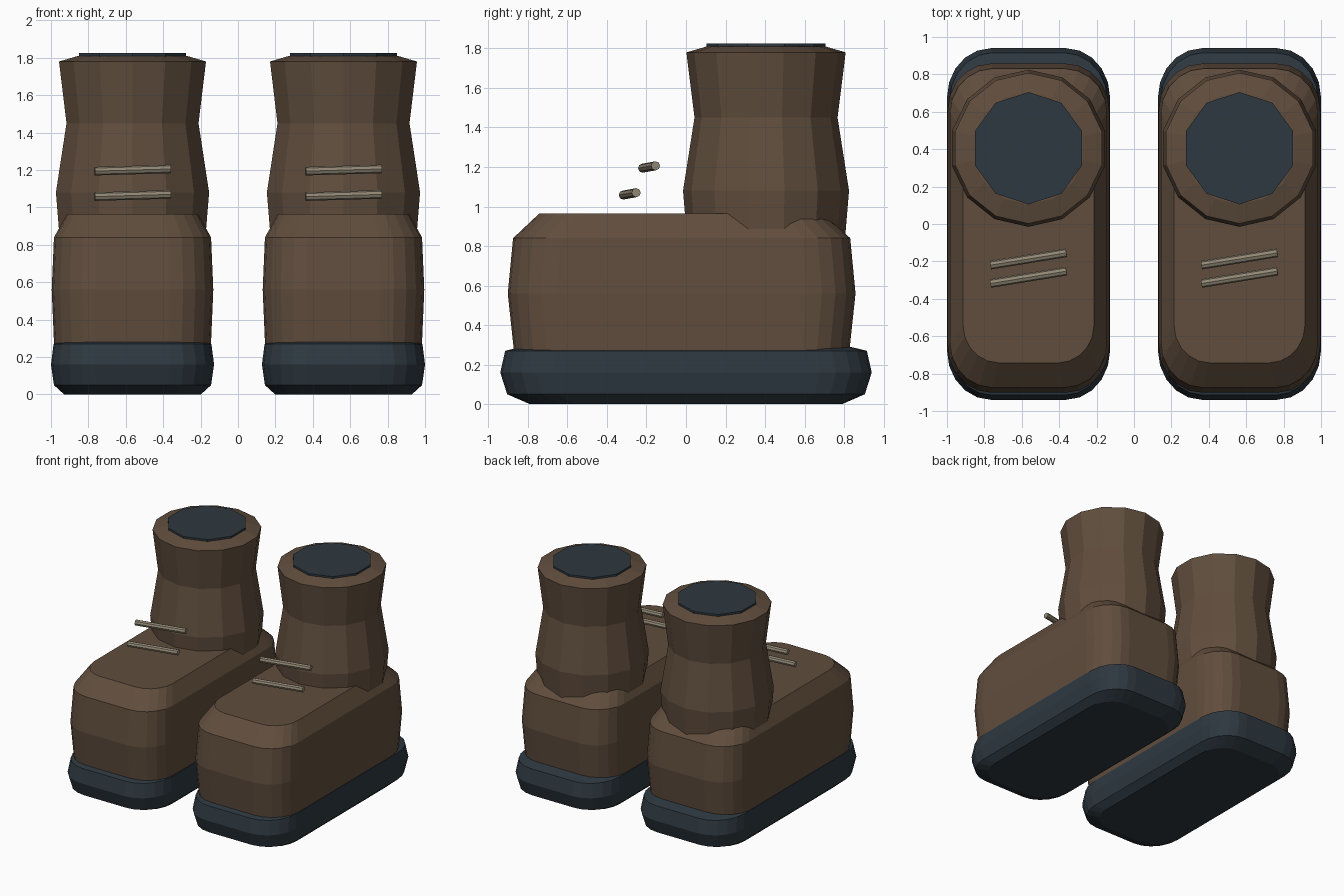
import bpy, bmesh
from math import sin, cos, pi
from mathutils import Vector

if "Cube" in bpy.data.objects:
    bpy.data.objects.remove(bpy.data.objects["Cube"], do_unlink=True)


def material(name, rgb):
    m = bpy.data.materials.new(name)
    m.use_nodes = True
    m.diffuse_color = (*rgb, 1)
    m.node_tree.nodes["Principled BSDF"].inputs["Base Color"].default_value = (*rgb, 1)
    return m


leather = material("brown leather", (0.118, 0.075, 0.047))
rubber = material("dark slate rubber", (0.027, 0.040, 0.052))
cord = material("pale lace cord", (0.29, 0.25, 0.18))


def loft(name, rings, mat, location):
    """Skin a stack of equal-sized point rings and cap both ends."""
    bm = bmesh.new()
    loops = [[bm.verts.new(p) for p in ring] for ring in rings]
    n = len(loops[0])
    for low, high in zip(loops, loops[1:]):
        for i in range(n):
            j = (i + 1) % n
            bm.faces.new((low[i], low[j], high[j], high[i]))
    bm.faces.new(loops[0][::-1])
    bm.faces.new(loops[-1])
    bmesh.ops.recalc_face_normals(bm, faces=bm.faces)
    mesh = bpy.data.meshes.new(name)
    bm.to_mesh(mesh)
    bm.free()
    mesh.materials.append(mat)
    obj = bpy.data.objects.new(name, mesh)
    obj.location = location
    bpy.context.collection.objects.link(obj)
    return obj


def rounded_ring(half_w, half_l, z, steps=5):
    """Rounded rectangle outline, counter-clockwise."""
    rx, ry = 0.54 * half_w, 0.28 * half_l
    ring = []
    for q, (sx, sy) in enumerate(((1, 1), (-1, 1), (-1, -1), (1, -1))):
        for s in range(steps + 1):
            a = (q + s / steps) * pi / 2
            ring.append((sx * (half_w - rx) + rx * cos(a),
                         sy * (half_l - ry) + ry * sin(a), z))
    return ring


def round_ring(r, z, sides):
    """Polygon outline with a corner on the y axis."""
    return [(r * sin(2 * pi * i / sides), -r * cos(2 * pi * i / sides), z)
            for i in range(sides)]


def rod(name, start, end, r, mat, location, sides=8):
    """Straight rod between two points."""
    start, end = Vector(start), Vector(end)
    turn = (end - start).to_track_quat("Z", "Y")
    flat = [turn @ Vector(p) for p in round_ring(r, 0, sides)]
    return loft(name, [[c + p for p in flat] for c in (start, end)], mat, location)


# Profiles: half width, half length, height
SOLE = [(0.365, 0.79, 0), (0.42, 0.905, 0.05), (0.436, 0.94, 0.16),
        (0.422, 0.915, 0.27), (0.36, 0.79, 0.30)]
UPPER = [(0.415, 0.845, 0.2), (0.42, 0.85, 0.28), (0.432, 0.88, 0.56),
         (0.42, 0.853, 0.84), (0.35, 0.72, 0.965)]
# Radius, height
SHAFT = [(0.38, 0.6), (0.42, 1.08), (0.362, 1.45), (0.403, 1.78), (0.30, 1.81)]

# The two boots are identical copies
for side, x in (("right", -0.564), ("left", 0.564)):
    loft(side + "_sole", [rounded_ring(*p) for p in SOLE], rubber, (x, 0, 0))
    loft(side + "_boot_upper", [rounded_ring(*p) for p in UPPER], leather, (x, -0.022, 0))
    loft(side + "_shaft", [round_ring(r, z, 14) for r, z in SHAFT], leather, (x, 0.405, 0))
    loft(side + "_opening", [round_ring(0.30, z, 10) for z in (1.78, 1.825)],
         rubber, (x, 0.405, 0))
    # Laces
    for k, (y, z) in enumerate(((-0.187, 1.2), (-0.285, 1.064))):
        rod(f"{side}_lace_{k + 1}", (-0.203, -0.033, -0.006), (0.203, 0.033, 0.006),
            0.023, cord, (x, y, z))
